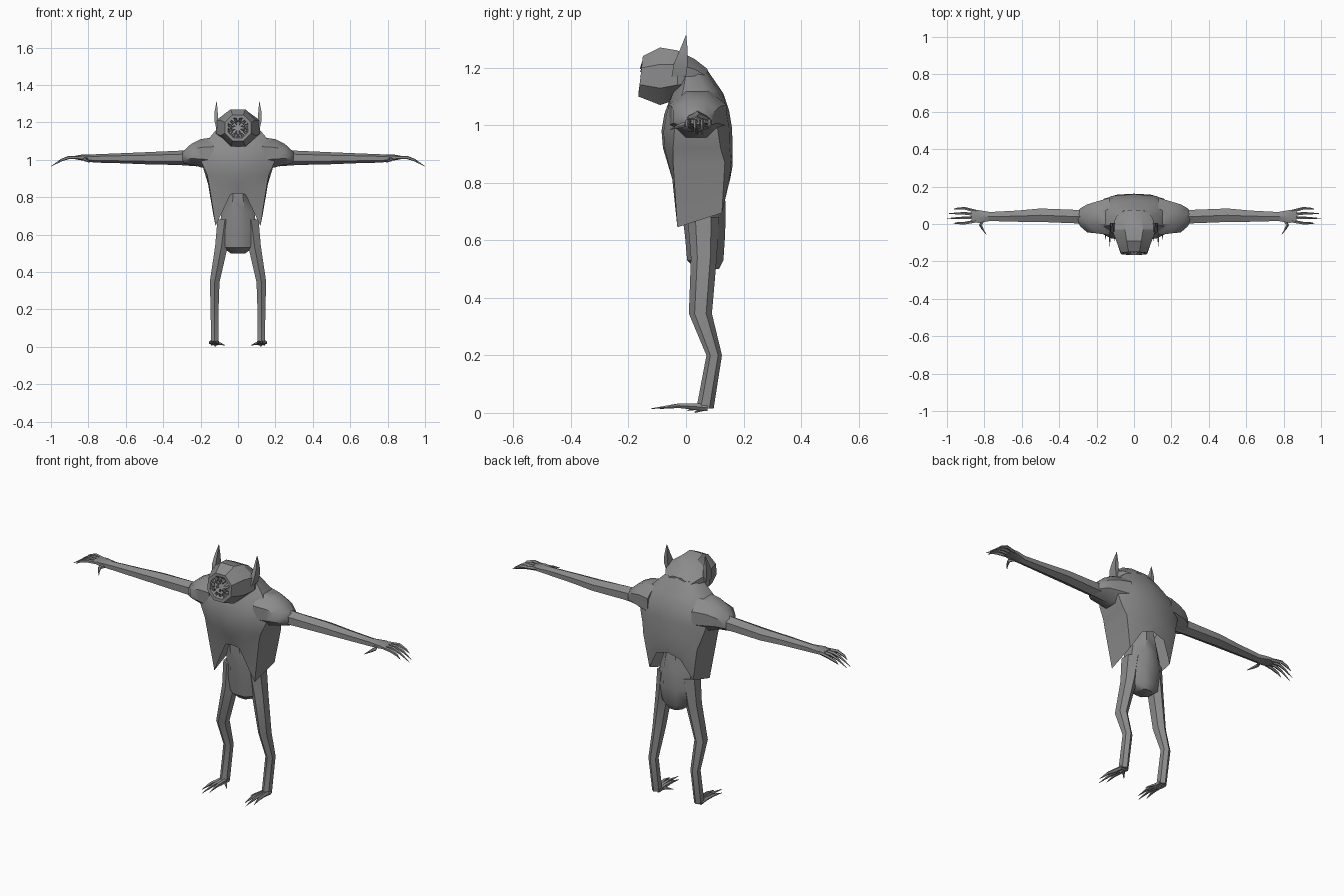
import bpy, bmesh, math
from mathutils import Vector

grey = bpy.data.materials.new("dull_grey")
grey.diffuse_color = (0.26, 0.26, 0.26, 1)


def loft(name, rings, closed=True, caps=(True, True), mirror=False, angle=35):
    """Skin a list of point rings into one object."""
    bm = bmesh.new()
    rows = [[bm.verts.new(p) for p in ring] for ring in rings]
    n = len(rows[0])
    for a, b in zip(rows, rows[1:]):
        for i in range(n if closed else n - 1):
            j = (i + 1) % n
            bm.faces.new((a[i], a[j], b[j], b[i]))
    if caps[0]:
        bm.faces.new(rows[0][::-1])
    if caps[1]:
        bm.faces.new(rows[-1])
    bmesh.ops.recalc_face_normals(bm, faces=bm.faces)
    me = bpy.data.meshes.new(name)
    bm.to_mesh(me)
    bm.free()
    me.materials.append(grey)
    ob = bpy.data.objects.new(name, me)
    bpy.context.collection.objects.link(ob)
    bpy.ops.object.select_all(action='DESELECT')
    ob.select_set(True)
    bpy.context.view_layer.objects.active = ob
    bpy.ops.object.shade_smooth_by_angle(angle=math.radians(angle))
    if mirror:
        m = ob.modifiers.new("mirror", 'MIRROR')
        m.use_clip = True
    return ob


def tube(name, stations, sides=6, ref=(0, 0, 1), axis=None, mirror=True, angle=35):
    """Stations are (x, y, z, half width, half height) along a limb."""
    d = Vector(axis) if axis else Vector(stations[-1][:3]) - Vector(stations[0][:3])
    u = d.cross(Vector(ref)).normalized()
    v = u.cross(d).normalized()
    angs = [math.tau * (k + 0.5) / sides for k in range(sides)]
    cu = max(abs(math.cos(a)) for a in angs)
    cv = max(abs(math.sin(a)) for a in angs)
    rings = [[Vector(s[:3]) + u * (s[3] * math.cos(a) / cu) + v * (s[4] * math.sin(a) / cv)
              for a in angs] for s in stations]
    return loft(name, rings, mirror=mirror, angle=angle)


# Cloaked torso: half rings from front centre to back centre
loft("cloak", [
    [(0, -.05, .82), (.04, -.048, .815), (.12, -.03, .645), (.13, .125, .695), (.07, .15, .80), (0, .155, .82)],
    [(0, -.065, .87), (.075, -.06, .86), (.155, -.045, .87), (.16, .135, .87), (.09, .157, .86), (0, .162, .86)],
    [(0, -.08, .92), (.09, -.075, .92), (.165, -.045, .92), (.175, .12, .92), (.1, .152, .92), (0, .162, .92)],
    [(0, -.085, .98), (.12, -.078, .98), (.195, -.04, .985), (.195, .11, .985), (.12, .15, .99), (0, .16, .99)],
    [(0, -.075, 1.04), (.12, -.065, 1.05), (.19, -.03, 1.06), (.19, .1, 1.06), (.12, .138, 1.06), (0, .15, 1.05)],
    [(0, -.06, 1.08), (.09, -.05, 1.10), (.15, -.01, 1.12), (.15, .07, 1.12), (.09, .11, 1.12), (0, .13, 1.11)],
    [(0, -.04, 1.10), (.06, -.03, 1.15), (.1, 0, 1.18), (.09, .04, 1.18), (.055, .072, 1.185), (0, .075, 1.19)],
], closed=False, caps=(False, True), mirror=True, angle=40)

# Hips hanging below the cloak
tube("hips", [(0, .05, .87, .05, .07), (0, .05, .80, .065, .08), (0, .06, .72, .088, .078),
              (0, .066, .62, .10, .07), (0, .067, .53, .08, .063), (0, .075, .5, .04, .04)],
     sides=8, ref=(0, 1, 0), axis=(0, 0, -1), mirror=False, angle=40)

# Shoulders and arms
tube("shoulder", [(.13, .04, 1.035, .10, .085), (.20, .035, 1.035, .085, .075),
                  (.25, .03, 1.03, .075, .055), (.285, .035, 1.015, .05, .038),
                  (.30, .038, 1.01, .03, .03)],
     sides=8, axis=(1, 0, 0), angle=40)
tube("arm", [(.22, .04, 1.01, .036, .045), (.32, .04, 1.01, .036, .038), (.50, .047, 1.008, .036, .032),
             (.62, .042, 1.008, .03, .027), (.77, .04, 1.007, .024, .022),
             (.83, .04, 1.012, .034, .016), (.87, .042, 1.012, .032, .01)],
     sides=6, axis=(1, 0, 0))

# Fingers: base y, middle y, tip y, tip x, tip z
for i, (y0, y1, y2, tx, tz) in enumerate([(.066, .083, .08, .965, .985), (.05, .056, .056, .995, .967),
                                          (.034, .032, .03, 1.0, .965), (.016, .004, .004, .965, .98)]):
    tube(f"finger_{i + 1}", [(.84, y0, 1.012, .009, .009), (.905, y1, 1.012, .008, .009),
                             (.945, (y1 + y2) / 2, .998, .006, .007), (tx, y2, tz, .001, .001)],
         sides=5, axis=(1, 0, 0))
tube("thumb", [(.80, .03, 1.005, .012, .01), (.82, -.005, 1.002, .009, .009),
               (.808, -.03, .995, .006, .006), (.79, -.055, .985, .001, .001)], sides=5, axis=(0, -1, 0))

# Legs
tube("leg", [(.07, .06, .68, .04, .055), (.088, .062, .54, .034, .045), (.125, .05, .345, .026, .04),
             (.125, .098, .20, .021, .027), (.125, .066, .015, .02, .03)],
     sides=6, ref=(0, 1, 0), axis=(0, 0, -1))

# Feet: toe base x, tip x, tip y
for i, (x0, x1, y1) in enumerate([(.112, .105, -.09), (.125, .13, -.12), (.138, .155, -.085)]):
    tube(f"toe_{i + 1}", [(x0, .075, .018, .012, .012), (x0, .03, .022, .011, .011),
                          ((x0 + x1) / 2, -.025, .025, .009, .008), (x1, y1, .015, .001, .001)],
         sides=5, axis=(0, -1, 0))
tube("inner_toe", [(.125, .055, .018, .01, .01), (.098, .035, .018, .008, .008), (.07, .005, .008, .001, .001)],
     sides=5)
tube("heel_spur", [(.125, .07, .02, .014, .012), (.122, .03, .002, .003, .002)], sides=5)

# Head: from the mouth hollow out over the lip and back to the nape
head = [(-.125, 1.17, .032, .032), (-.135, 1.17, .045, .045), (-.157, 1.17, .054, .054),
        (-.158, 1.17, .07, .07), (-.09, 1.17, .095, .10), (-.03, 1.175, .118, .085),
        (.03, 1.17, .10, .06), (.075, 1.15, .07, .045)]
rings = []
for y, z, rx, rz in head:
    ring = []
    for k in range(8):
        a = math.tau * (k + .5) / 8
        c, s = math.cos(a) / math.cos(math.pi / 8), math.sin(a) / math.cos(math.pi / 8)
        tilt = .008 * s if y < -.12 else 0
        ring.append((rx * c, y + tilt, z + rz * s))
    rings.append(ring)
loft("head", rings, angle=25)

# Two rings of teeth inside the round mouth
for row, (count, r0, r1, y0, size) in enumerate([(12, .05, .03, -.145, .008), (8, .034, .015, -.13, .006)]):
    for k in range(count):
        a = math.tau * (k + .5 * row) / count
        c, s = math.cos(a), math.sin(a)
        tube(f"tooth_{row + 1}_{k + 1}",
             [(r0 * c, y0, 1.17 + r0 * s, size, size), (r1 * c, y0 - .014, 1.17 + r1 * s, .0006, .0006)],
             sides=4, ref=(0, 1, 0), mirror=False)

# Pointed ears
tube("ear", [(.105, -.025, 1.17, .012, .025), (.116, -.018, 1.215, .011, .024),
             (.117, -.008, 1.26, .008, .014), (.114, 0, 1.312, .0008, .0008)],
     sides=4, ref=(0, 1, 0), axis=(0, 0, 1))
